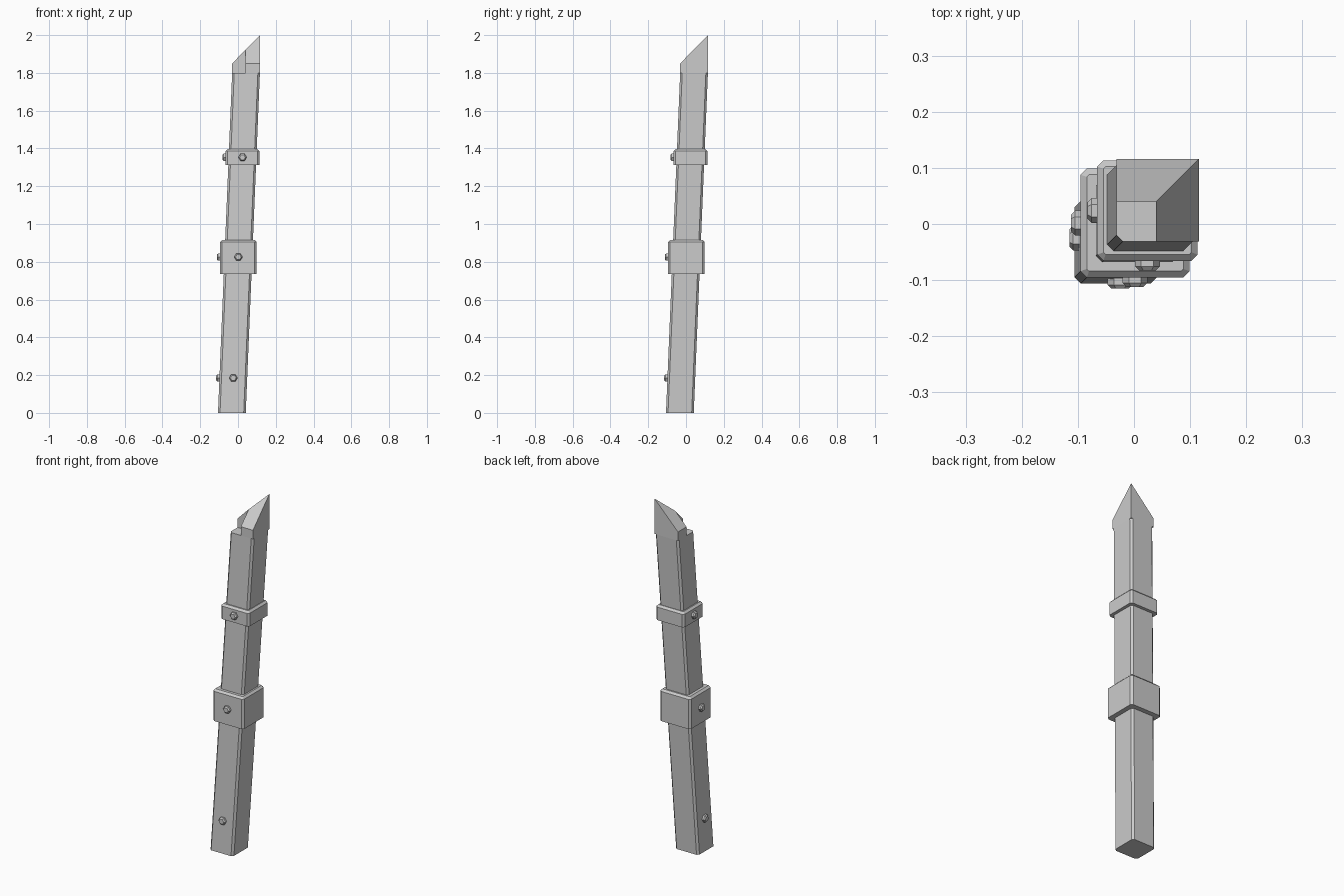
import bpy, bmesh, math
from mathutils import Matrix, Vector

if "Cube" in bpy.data.objects:
    bpy.data.objects.remove(bpy.data.objects["Cube"])

grey = bpy.data.materials.new("plain grey")
grey.diffuse_color = (0.6, 0.6, 0.6, 1)
grey.use_nodes = True
grey.node_tree.nodes["Principled BSDF"].inputs["Base Color"].default_value = grey.diffuse_color


def lean(z):
    """Centre of the leaning post (same in x and y) at height z."""
    return -0.0325 + 0.0417 * z


def finish(name, bm):
    bmesh.ops.recalc_face_normals(bm, faces=bm.faces)
    mesh = bpy.data.meshes.new(name)
    bm.to_mesh(mesh)
    bm.free()
    mesh.materials.append(grey)
    obj = bpy.data.objects.new(name, mesh)
    bpy.context.collection.objects.link(obj)
    return obj


def loft(name, rings):
    """Closed solid through a stack of equally sized point rings."""
    bm = bmesh.new()
    loops = [[bm.verts.new(p) for p in ring] for ring in rings]
    bm.faces.new(loops[0])
    bm.faces.new(loops[-1])
    n = len(loops[0])
    for low, high in zip(loops, loops[1:]):
        for i in range(n):
            j = (i + 1) % n
            bm.faces.new((low[i], low[j], high[j], high[i]))
    return finish(name, bm)


def square(centre, half, cut, z):
    """Square ring with chamfered corners."""
    k = half - cut
    pts = [(half, -k), (half, k), (k, half), (-k, half),
           (-half, k), (-half, -k), (-k, -half), (k, -half)]
    return [(centre + x, centre + y, z) for x, y in pts]


# leaning square post
POST = 0.0735
TOP = 1.8
loft("post", [square(lean(z), POST, 0.011, z) for z in (0, TOP)])

# two upright bands with chamfered upper rims
BANDS = (("lower_band", 0.735, 0.915, 0.097), ("upper_band", 1.312, 1.397, 0.0895))
for name, z0, z1, half in BANDS:
    c = lean((z0 + z1) / 2)
    loft(name, [square(c, half, 0.011, z0), square(c, half, 0.011, z1 - 0.011),
                square(c, half - 0.011, 0.004, z1)])

# pointed tip: an L-shaped block with two slopes rising to the back right corner
a, b = lean(TOP) - POST, lean(TOP) + POST
m = (a + b) / 2 - 0.003


def slope(t):
    return 1.85 + 0.15 * (t - a) / (b - a)


plan = [(m, a), (b, a), (b, b), (a, b), (a, m), (m, m)]
bm = bmesh.new()
low = [bm.verts.new((x, y, TOP)) for x, y in plan]
high = [bm.verts.new((x, y, slope(min(x, y)))) for x, y in plan]
bm.faces.new(low)
bm.faces.new([high[i] for i in (0, 1, 2, 5)])
bm.faces.new([high[i] for i in (2, 3, 4, 5)])
for i in range(6):
    j = (i + 1) % 6
    bm.faces.new((low[i], low[j], high[j], high[i]))
finish("pointed_tip", bm)


# hexagonal bolts on the front and left faces
def hexagon(radius, depth):
    return [Vector((radius * math.cos(i * math.pi / 3), -depth,
                    radius * math.sin(i * math.pi / 3))) for i in range(6)]


for label, z, half in (("bottom", 0.185, POST), ("middle", 0.825, 0.097), ("upper", 1.353, 0.0895)):
    for side, turn in (("front", 0), ("left", -math.pi / 2)):
        c = lean(z)
        place = Matrix.Translation((c, c, z)) @ Matrix.Rotation(turn, 4, 'Z')
        rings = [hexagon(0.022, half - 0.005), hexagon(0.022, half + 0.010),
                 hexagon(0.015, half + 0.017)]
        loft(f"{label}_{side}_bolt", [[place @ p for p in ring] for ring in rings])
